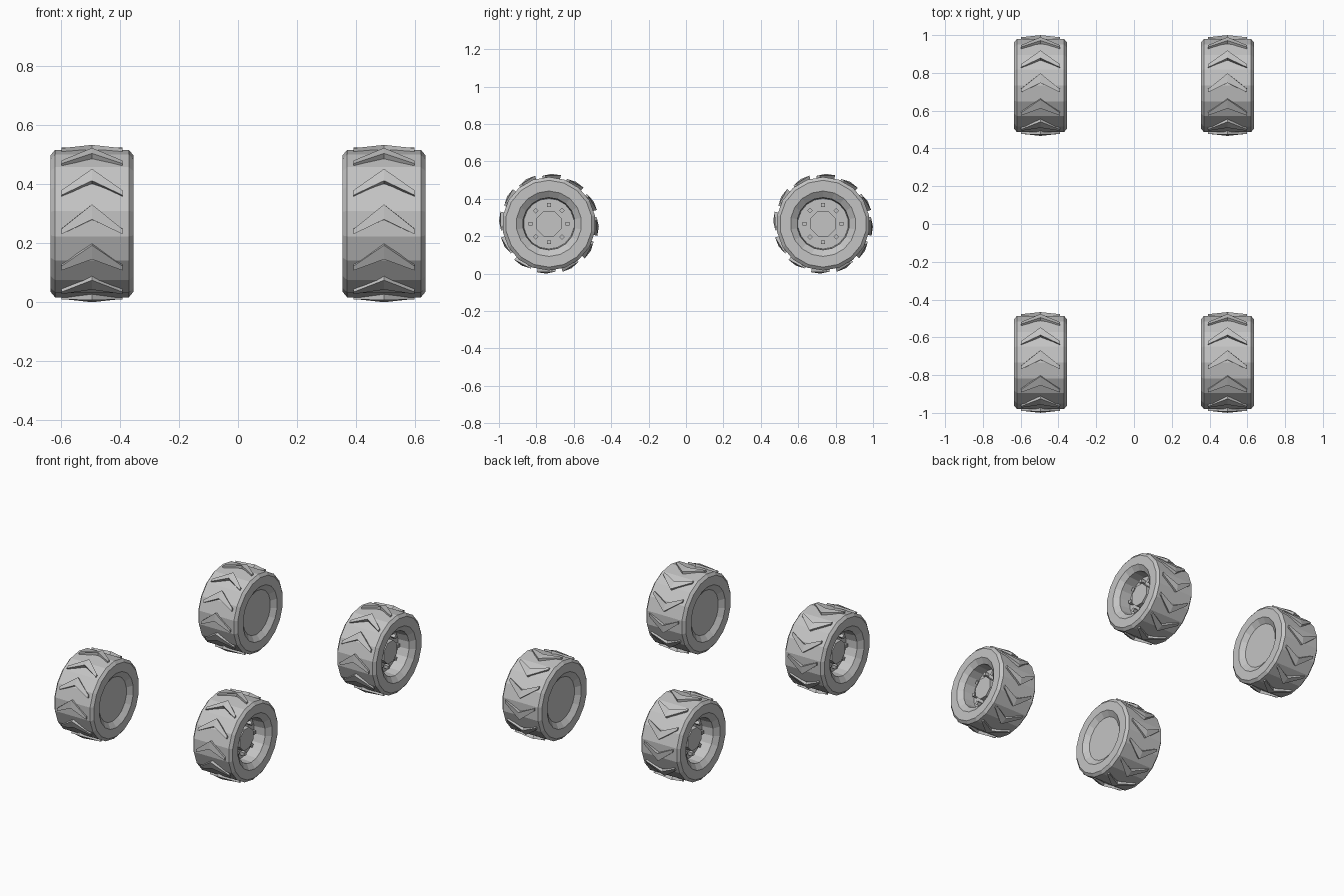
import bpy, bmesh
from math import sin, cos, radians
from mathutils import Matrix, Vector

cube = bpy.data.objects.get("Cube")
if cube:
    bpy.data.objects.remove(cube, do_unlink=True)

grey = bpy.data.materials.new("plain grey")
grey.use_nodes = True
grey.diffuse_color = (0.55, 0.55, 0.55, 1)
grey.node_tree.nodes["Principled BSDF"].inputs["Base Color"].default_value = (0.55, 0.55, 0.55, 1)

AXLE_X, AXLE_Y, AXLE_Z = 0.495, 0.733, 0.267
SIDES = 18


def polar(x, r, degrees):
    """Point around the axle; zero degrees is the front, ninety is the top."""
    a = radians(degrees)
    return Vector((x, -r * cos(a), r * sin(a)))


def finish(name, bm, side, end):
    """Mirror to the given side, move to the axle and make the object."""
    bmesh.ops.scale(bm, vec=(side, 1, 1), verts=bm.verts)
    bmesh.ops.translate(bm, vec=(side * AXLE_X, end * AXLE_Y, AXLE_Z), verts=bm.verts)
    bmesh.ops.recalc_face_normals(bm, faces=bm.faces)
    mesh = bpy.data.meshes.new(name)
    bm.to_mesh(mesh)
    bm.free()
    mesh.materials.append(grey)
    obj = bpy.data.objects.new(name, mesh)
    bpy.context.collection.objects.link(obj)


def lathe(bm, profile, sides, start):
    """Turn an (x, radius) profile around the axle and cap both ends."""
    step = 360 / sides
    rings = [[bm.verts.new(polar(x, r, start + step * i)) for i in range(sides)]
             for x, r in profile]
    for a, b in zip(rings, rings[1:]):
        for i in range(sides):
            j = (i + 1) % sides
            bm.faces.new((a[i], a[j], b[j], b[i]))
    bm.faces.new(rings[0])
    bm.faces.new(rings[-1])


def chevron(bm, angle):
    """One arrow-shaped tread block: two tapering arms meeting at the middle."""
    # x, angle offset, top radius for each corner
    outline = [(0, 0, 0.267), (0.103, -18, 0.258), (0.103, -22, 0.258),
               (0, -11, 0.267), (-0.103, -22, 0.258), (-0.103, -18, 0.258)]
    top = [bm.verts.new(polar(x, r, angle + a)) for x, a, r in outline]
    base = [bm.verts.new(polar(x, 0.235, angle + a)) for x, a, r in outline]
    for ring in (top, base):
        bm.faces.new(ring[:4])
        bm.faces.new((ring[0], ring[3], ring[4], ring[5]))
    for i in range(6):
        j = (i + 1) % 6
        bm.faces.new((top[i], top[j], base[j], base[i]))


def build_wheel(prefix, side, end):
    # Tyre: shallow dish on the inner side, deep rim on the outer side
    bm = bmesh.new()
    lathe(bm, [(-0.115, 0.14), (-0.14, 0.175), (-0.14, 0.232), (-0.125, 0.25),
               (0.125, 0.25), (0.14, 0.232), (0.14, 0.175), (0.115, 0.14),
               (0.04, 0.135)], SIDES, 10)
    finish(prefix + "_tyre", bm, side, end)

    # Tread blocks
    bm = bmesh.new()
    for i in range(12):
        chevron(bm, 14 + 30 * i)
    finish(prefix + "_tread", bm, side, end)

    # Octagonal hub cap
    bm = bmesh.new()
    lathe(bm, [(0.03, 0.073), (0.08, 0.073)], 8, 22.5)
    finish(prefix + "_hub", bm, side, end)

    # Ring of square wheel nuts
    bm = bmesh.new()
    for i in range(8):
        place = Matrix.Rotation(radians(45 * i), 4, 'X') @ Matrix.Translation((0.05, 0, 0.099))
        bmesh.ops.create_cube(bm, size=1, matrix=place @ Matrix.Diagonal((0.04, 0.021, 0.021, 1)))
    finish(prefix + "_wheel_nuts", bm, side, end)


for end, end_name in ((-1, "front"), (1, "back")):
    for side, side_name in ((1, "left"), (-1, "right")):
        build_wheel(f"{end_name}_{side_name}", side, end)
